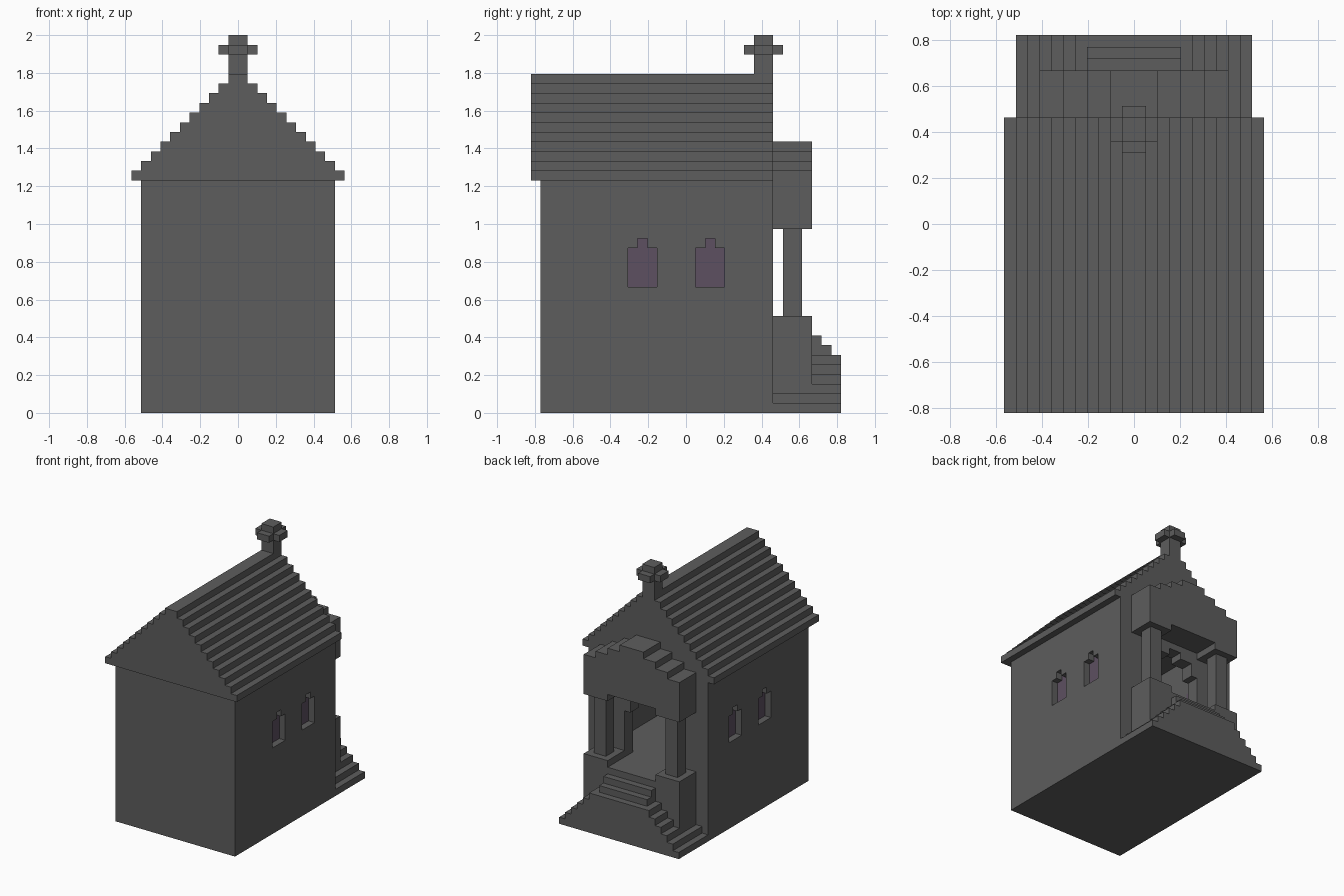
import bpy
import bmesh
from mathutils import Vector

U = 2 / 39  # size of one building block

if "Cube" in bpy.data.objects:
    bpy.data.objects.remove(bpy.data.objects["Cube"], do_unlink=True)


def material(name, rgb):
    m = bpy.data.materials.new(name)
    m.use_nodes = True
    m.diffuse_color = (*rgb, 1)
    m.node_tree.nodes["Principled BSDF"].inputs["Base Color"].default_value = (*rgb, 1)
    return m


STONE = material("grey_stone", (0.11, 0.11, 0.11))
GLASS = material("purple_glass", (0.11, 0.08, 0.12))


def prism(name, outline, axis, lo, hi, mat=STONE):
    """Extrude a (horizontal, z) outline along the x or y axis, in block units."""
    bm = bmesh.new()

    def place(a, z, d):
        return Vector((d, a, z) if axis == "x" else (a, d, z)) * U

    face = bm.faces.new([bm.verts.new(place(a, z, lo)) for a, z in outline])
    new = bmesh.ops.extrude_face_region(bm, geom=[face])["geom"]
    shift = place(0, 0, hi - lo)
    bmesh.ops.translate(bm, verts=[v for v in new if isinstance(v, bmesh.types.BMVert)], vec=shift)
    bmesh.ops.recalc_face_normals(bm, faces=bm.faces)
    mesh = bpy.data.meshes.new(name)
    bm.to_mesh(mesh)
    bm.free()
    mesh.materials.append(mat)
    ob = bpy.data.objects.new(name, mesh)
    bpy.context.collection.objects.link(ob)
    return ob


def box(name, x0, x1, y0, y1, z0, z1, mat=STONE):
    return prism(name, [(x0, z0), (x1, z0), (x1, z1), (x0, z1)], "y", y0, y1, mat)


def stepped(levels, centre=0):
    """Symmetric stepped outline from (half width, bottom, top) levels."""
    right = [(h, z) for h, z0, z1 in levels for z in (z0, z1)]
    return [(centre + h, z) for h, z in right] + [(centre - h, z) for h, z in reversed(right)]


def cut(target, cutter):
    cutter.hide_render = True
    mod = target.modifiers.new("cut", "BOOLEAN")
    mod.operation = "DIFFERENCE"
    mod.solver = "EXACT"
    mod.object = cutter
    bpy.context.view_layer.objects.active = target
    bpy.ops.object.modifier_apply(modifier=mod.name)
    bpy.data.objects.remove(cutter, do_unlink=True)


# Hollow nave with a doorway and side windows
nave = box("nave_walls", -10, 10, -15, 9, 0, 24)
cut(nave, box("room_cutter", -8, 8, -13, 7, 9, 23.5))
door = stepped([(4, 9, 16), (3, 16, 18), (1, 18, 19)])
cut(nave, prism("door_cutter", door, "y", 6, 10))

for place, centre in (("rear", -4.5), ("front", 2.5)):
    window = stepped([(1.5, 13, 17), (0.5, 17, 18)], centre)
    cut(nave, prism("window_cutter", window, "x", -11, 11))
    for side, x in (("left", 8), ("right", -9)):
        prism(f"{place}_{side}_window_pane", window, "x", x, x + 1, GLASS)

# Main roof, one block in per course
prism("main_roof", stepped([(11 - i, 24 + i, 25 + i) for i in range(11)]), "y", -16, 9)

# Roof cross with arms in four directions
box("cross_post", -1, 1, 7, 9, 35, 39)
box("cross_arms_side", -2, 2, 7, 9, 37, 38)
box("cross_arms_deep", -1, 1, 6, 10, 37, 38)

# Stepped ground base and entrance stairs
prism("porch_base", stepped([(10 - i, i, i + 1) for i in range(6)]), "y", 9, 16)
box("porch_floor", -4, 4, 9, 13, 6, 9)
stairs = [(13, 6), (15, 6), (15, 7), (14, 7), (14, 8), (13, 8)]
prism("porch_stairs", stairs, "x", -4, 4)

# Porch pedestals, pillars and caps on both sides
for side, s in (("left", 1), ("right", -1)):
    for part, inner, outer, y0, y1, z0, z1 in (
        ("pedestal", 4, 8, 9, 13, 0, 10),
        ("pillar", 5, 7, 10, 12, 10, 19),
        ("cap", 4, 8, 9, 13, 19, 20),
    ):
        x0, x1 = sorted((s * inner, s * outer))
        box(f"{side}_porch_{part}", x0, x1, y0, y1, z0, z1)

# Porch roof
prism("porch_roof", stepped([(8, 20, 25), (6, 25, 26), (4, 26, 27), (2, 27, 28)]), "y", 9, 13)
